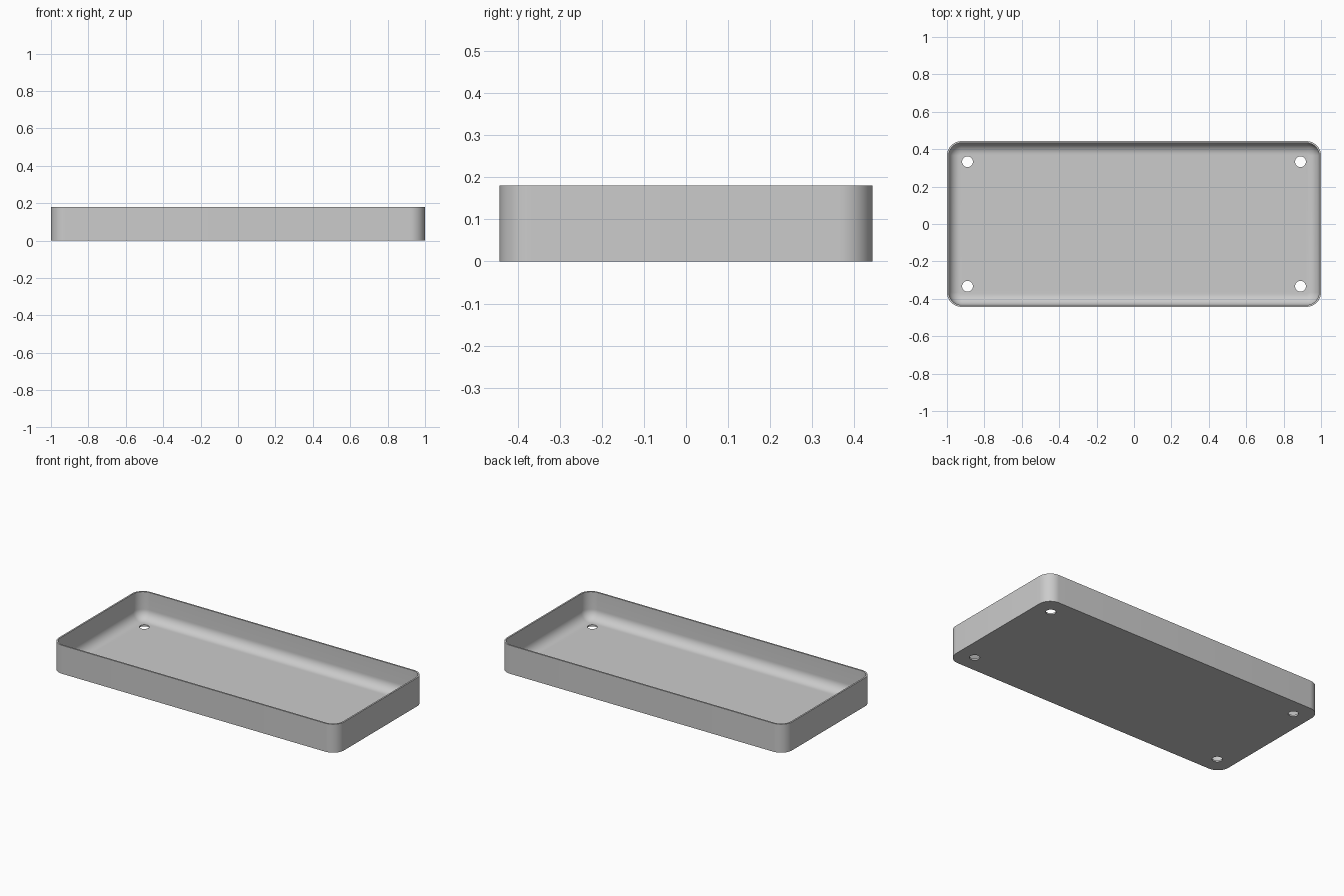
import bpy
import bmesh
from math import cos, sin, pi, radians

if "Cube" in bpy.data.objects:
    bpy.data.objects.remove(bpy.data.objects["Cube"], do_unlink=True)

HALF_X, HALF_Y, HEIGHT = 1.0, 0.443, 0.18
WALL, FLOOR = 0.01, 0.01
CORNER, FILLET = 0.078, 0.06
HOLE_X, HOLE_Y, HOLE_R = 0.89, 0.333, 0.029
STEPS = 12

grey = bpy.data.materials.new("light grey")
grey.use_nodes = True
colour = (0.6, 0.6, 0.6, 1)
grey.diffuse_color = colour
grey.node_tree.nodes["Principled BSDF"].inputs["Base Color"].default_value = colour


def rounded_ring(bm, inset, z):
    """Rounded rectangle of vertices, shrunk by inset."""
    r = CORNER - inset
    ring = []
    for q, (sx, sy) in enumerate([(1, 1), (-1, 1), (-1, -1), (1, -1)]):
        for i in range(STEPS + 1):
            a = (q + i / STEPS) * pi / 2
            ring.append(bm.verts.new((sx * (HALF_X - CORNER) + r * cos(a),
                                      sy * (HALF_Y - CORNER) + r * sin(a), z)))
    return ring


# Tray shell: outside wall, rim, inside wall, rounded floor edge
levels = [(0, 0), (0, HEIGHT), (WALL, HEIGHT)]
for i in range(STEPS + 1):
    a = i / STEPS * pi / 2
    levels.append((WALL + FILLET * (1 - cos(a)), FLOOR + FILLET * (1 - sin(a))))

bm = bmesh.new()
rings = [rounded_ring(bm, inset, z) for inset, z in levels]
for low, high in zip(rings, rings[1:]):
    for i in range(len(low)):
        j = (i + 1) % len(low)
        bm.faces.new((low[i], low[j], high[j], high[i]))
bm.faces.new(rings[0][::-1])
bm.faces.new(rings[-1])
bmesh.ops.recalc_face_normals(bm, faces=bm.faces[:])
mesh = bpy.data.meshes.new("tray")
bm.to_mesh(mesh)
bm.free()
mesh.materials.append(grey)
tray = bpy.data.objects.new("tray", mesh)
bpy.context.collection.objects.link(tray)

# Four screw holes through the floor
bm = bmesh.new()
for sx in (-1, 1):
    for sy in (-1, 1):
        made = bmesh.ops.create_cone(bm, cap_ends=True, segments=32, radius1=HOLE_R,
                                     radius2=HOLE_R, depth=0.1)
        bmesh.ops.translate(bm, verts=made["verts"], vec=(sx * HOLE_X, sy * HOLE_Y, 0))
cut_mesh = bpy.data.meshes.new("hole_cutter")
bm.to_mesh(cut_mesh)
bm.free()
cut_mesh.materials.append(grey)
cutter = bpy.data.objects.new("hole_cutter", cut_mesh)
cutter.hide_render = True
bpy.context.collection.objects.link(cutter)

holes = tray.modifiers.new("holes", "BOOLEAN")
holes.operation = "DIFFERENCE"
holes.solver = "EXACT"
holes.object = cutter

bpy.ops.object.select_all(action="DESELECT")
tray.select_set(True)
bpy.context.view_layer.objects.active = tray
bpy.ops.object.modifier_apply(modifier=holes.name)
bpy.data.objects.remove(cutter, do_unlink=True)
bpy.ops.object.shade_smooth_by_angle(angle=radians(30))
